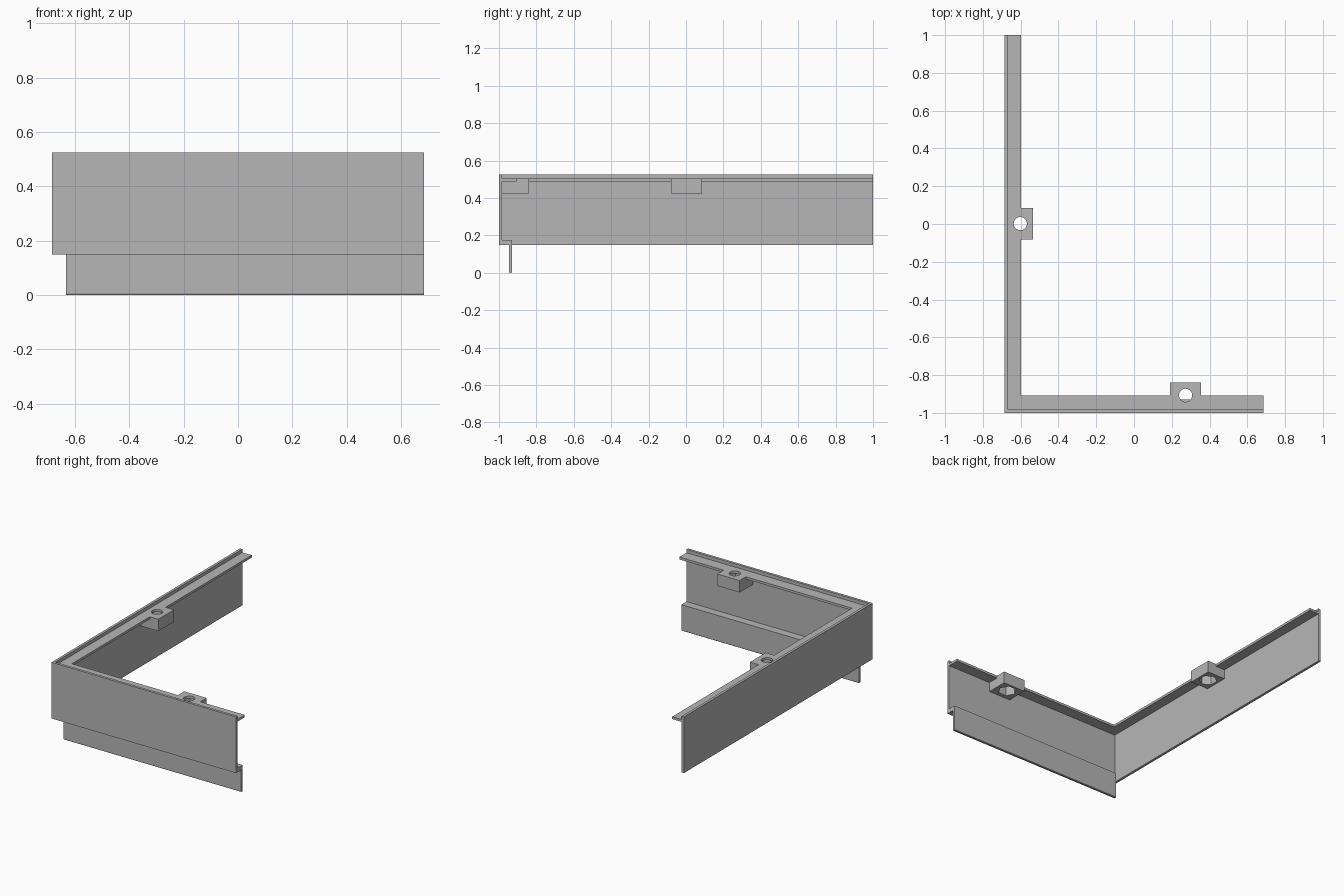
import bpy
import bmesh
import math

if "Cube" in bpy.data.objects:
    bpy.data.objects.remove(bpy.data.objects["Cube"], do_unlink=True)

# Overall sizes
X, Y = 0.685, 1.0
WALL = 0.017
FLANGE = 0.087
WALL_BOTTOM, WALL_TOP = 0.148, 0.525
FLANGE_LOW, FLANGE_TOP = 0.487, 0.503
BLOCK_BOTTOM = 0.423
BORE = 0.035
NUT = 0.058

grey = bpy.data.materials.new("plain grey")
grey.use_nodes = True
colour = (0.47, 0.47, 0.47, 1)
grey.diffuse_color = colour
grey.node_tree.nodes["Principled BSDF"].inputs["Base Color"].default_value = colour


def extrude(name, points, offset):
    """Closed solid made by sweeping a 3D outline along an offset."""
    bm = bmesh.new()
    face = bm.faces.new([bm.verts.new(p) for p in points])
    swept = bmesh.ops.extrude_face_region(bm, geom=[face])["geom"]
    verts = [v for v in swept if isinstance(v, bmesh.types.BMVert)]
    bmesh.ops.translate(bm, vec=offset, verts=verts)
    bmesh.ops.recalc_face_normals(bm, faces=bm.faces)
    mesh = bpy.data.meshes.new(name)
    bm.to_mesh(mesh)
    bm.free()
    mesh.materials.append(grey)
    obj = bpy.data.objects.new(name, mesh)
    bpy.context.collection.objects.link(obj)
    return obj


def slab(name, outline, low, high):
    return extrude(name, [(x, y, low) for x, y in outline], (0, 0, high - low))


def prism(name, centre, radius, sides, turn, low, high):
    angles = [turn + math.tau * i / sides for i in range(sides)]
    return slab(name, [(centre[0] + radius * math.cos(a),
                        centre[1] + radius * math.sin(a)) for a in angles], low, high)


def cut(target, cutter):
    """Subtract the cutter for good and discard it."""
    cutter.hide_render = True
    mod = target.modifiers.new("cut", 'BOOLEAN')
    mod.operation = 'DIFFERENCE'
    mod.solver = 'EXACT'
    mod.object = cutter
    graph = bpy.context.evaluated_depsgraph_get()
    mesh = bpy.data.meshes.new_from_object(target.evaluated_get(graph))
    target.modifiers.clear()
    target.data = mesh
    bpy.data.objects.remove(cutter, do_unlink=True)


# L-shaped outer wall
ix, iy = -X + WALL, -Y + WALL
slab("corner_wall", [(-X, -Y), (X, -Y), (X, iy), (ix, iy), (ix, Y), (-X, Y)],
     WALL_BOTTOM, WALL_TOP)

# Inner flange with a tab on each wing
fx, fy = -X + FLANGE, -Y + FLANGE + 0.006
tab_x, tab_y = -0.535, -0.84
side_hole, front_hole = (-0.602, 0.002), (0.273, -0.907)
half = 0.083
s0, s1 = side_hole[1] - half, side_hole[1] + half
f0, f1 = front_hole[0] - half, front_hole[0] + half
flange = slab("inner_flange", [
    (ix, iy), (X, iy), (X, fy), (f1, fy), (f1, tab_y), (f0, tab_y), (f0, fy),
    (fx, fy), (fx, s0), (tab_x, s0), (tab_x, s1), (fx, s1), (fx, Y), (ix, Y)],
    FLANGE_LOW, FLANGE_TOP)

# Screw blocks under the tabs, each with a six-sided nut pocket
blocks = (("side_screw_block", side_hole, (ix, tab_x, s0, s1), math.pi / 2),
          ("front_screw_block", front_hole, (f0, f1, iy, tab_y), 0))
for name, hole, (x0, x1, y0, y1), turn in blocks:
    block = slab(name, [(x0, y0), (x1, y0), (x1, y1), (x0, y1)],
                 BLOCK_BOTTOM, FLANGE_LOW)
    cut(block, prism("nut_cutter", hole, NUT, 6, turn, BLOCK_BOTTOM - 0.1, FLANGE_LOW + 0.1))
    cut(flange, prism("bore_cutter", hole, BORE, 32, 0, FLANGE_LOW - 0.1, FLANGE_TOP + 0.1))

# Lower ledge and hanging lip behind the front wall
lip_y, ledge_y = -0.946, -0.929
profile = [(iy, 0.175), (ledge_y, 0.175), (ledge_y, 0.003), (ledge_y - 0.003, 0),
           (lip_y + 0.003, 0), (lip_y, 0.005), (lip_y, WALL_BOTTOM), (iy, WALL_BOTTOM)]
lip_start = -0.633
extrude("lower_lip", [(lip_start, y, z) for y, z in profile], (X - lip_start, 0, 0))
